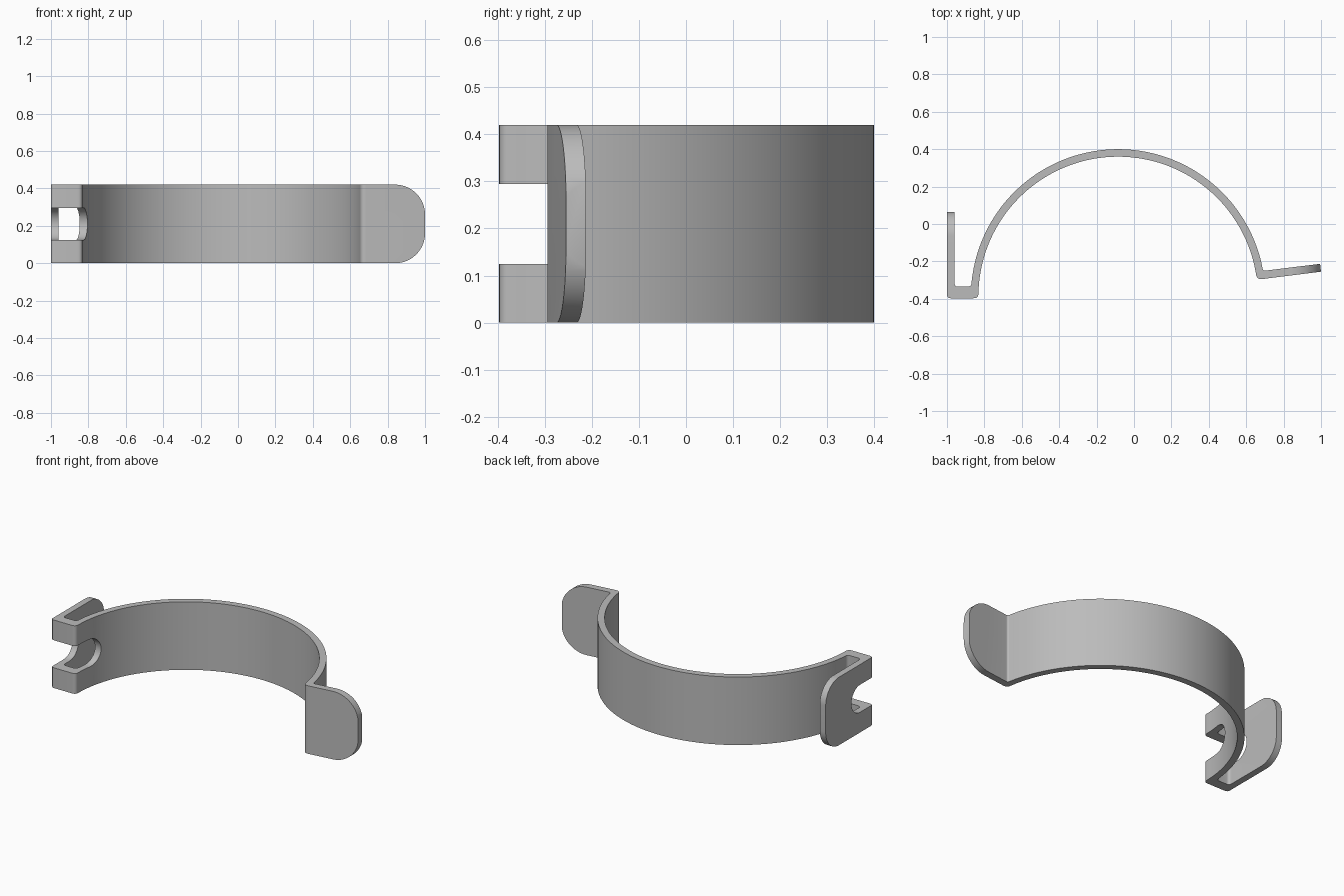
import bpy, bmesh, math
from mathutils import Vector

if "Cube" in bpy.data.objects:
    bpy.data.objects.remove(bpy.data.objects["Cube"], do_unlink=True)

HEIGHT = 0.42
CENTRE = Vector((-0.085, -0.387))
R_OUT, R_IN = 0.787, 0.747


def arc(centre, radius, start, end, steps):
    """Points along an arc, angles in degrees."""
    angles = [math.radians(start + (end - start) * i / steps) for i in range(steps + 1)]
    return [Vector((centre[0] + radius * math.cos(a), centre[1] + radius * math.sin(a)))
            for a in angles]


def rounded(before, corner, after, size, steps=6):
    """Replace a corner by a smooth bend that starts and ends size away from it."""
    c = Vector(corner)
    a = c + (Vector(before) - c).normalized() * size
    b = c + (Vector(after) - c).normalized() * size
    return [a * (1 - t) ** 2 + c * 2 * t * (1 - t) + b * t * t
            for t in (i / steps for i in range(steps + 1))]


def extrude(name, points, place, vector):
    """Extrude a closed 2D outline, put into space by place()."""
    bm = bmesh.new()
    face = bm.faces.new([bm.verts.new(place(p)) for p in points])
    made = bmesh.ops.extrude_face_region(bm, geom=[face])["geom"]
    bmesh.ops.translate(bm, vec=vector, verts=[g for g in made if isinstance(g, bmesh.types.BMVert)])
    bmesh.ops.recalc_face_normals(bm, faces=bm.faces)
    mesh = bpy.data.meshes.new(name)
    bm.to_mesh(mesh)
    bm.free()
    obj = bpy.data.objects.new(name, mesh)
    bpy.context.collection.objects.link(obj)
    return obj


# Strip profile: hook arm, hook base, half ring and tilted tab
inner = arc(CENTRE, R_IN, 177, 10, 72)
outer = arc(CENTRE, R_OUT, 13, 174, 72)
arm_tip, arm_in = (-1, 0.065), (-0.96, 0.065)
base_a, base_b = (-1, -0.397), (-0.832, -0.397)
hook_a, hook_b = (-0.87, -0.335), (-0.96, -0.335)
tab_low, tab_high = (1.0, -0.255), (0.995, -0.213)
bend_low, bend_high = (0.657, -0.298), (0.69, -0.251)

profile = [Vector(arm_tip)]
profile += rounded(arm_tip, base_a, base_b, 0.02)
profile += rounded(base_a, base_b, inner[0], 0.025)
profile += inner
profile += rounded(inner[-1], bend_low, tab_low, 0.028)
profile += [Vector(tab_low), Vector(tab_high)]
profile += rounded(tab_high, bend_high, outer[0], 0.012)
profile += outer
profile += rounded(outer[-1], hook_a, hook_b, 0.02)
profile += rounded(hook_a, hook_b, arm_in, 0.02)
profile += [Vector(arm_in)]
clip = extrude("clip_band", profile, lambda p: (p.x, p.y, 0), (0, 0, HEIGHT))

# Round-ended slot through the hook
cutters = []
slot = [Vector((-0.6, 0.125)), *arc((-0.272, 0.21), 0.085, -90, 90, 24), Vector((-0.6, 0.295))]
cutters.append(extrude("slot_cutter", slot, lambda p: (-1.1, p.x, p.y), (0.4, 0, 0)))


# Rounded corners of the tab and of the arm
def corner(tip, radius, top):
    pts = arc((tip - radius, HEIGHT - radius), radius, 0, 90, 20)
    pts += [Vector((tip - radius, HEIGHT + 0.1)), Vector((tip + 0.1, HEIGHT + 0.1)),
            Vector((tip + 0.1, HEIGHT - radius))]
    return pts if top else [Vector((p.x, HEIGHT - p.y)) for p in pts]


for top in (True, False):
    cutters.append(extrude("tab_corner_cutter", corner(1.0, 0.16, top),
                           lambda p: (p.x, -0.4, p.y), (0, 0.3, 0)))
    cutters.append(extrude("arm_corner_cutter", corner(0.065, 0.13, top),
                           lambda p: (-1.1, p.x, p.y), (0.17, 0, 0)))

bpy.ops.object.select_all(action='DESELECT')
clip.select_set(True)
bpy.context.view_layer.objects.active = clip
for cutter in cutters:
    cutter.hide_render = True
    cut = clip.modifiers.new("cut", 'BOOLEAN')
    cut.operation, cut.solver, cut.object = 'DIFFERENCE', 'EXACT', cutter
    bpy.ops.object.modifier_apply(modifier=cut.name)
    bpy.data.objects.remove(cutter, do_unlink=True)

# Plain grey material
grey = bpy.data.materials.new("plain_grey")
grey.use_nodes = True
colour = (0.5, 0.5, 0.5, 1)
grey.diffuse_color = colour
grey.node_tree.nodes["Principled BSDF"].inputs["Base Color"].default_value = colour
clip.data.materials.clear()
clip.data.materials.append(grey)
bpy.ops.object.shade_smooth_by_angle(angle=math.radians(30))
